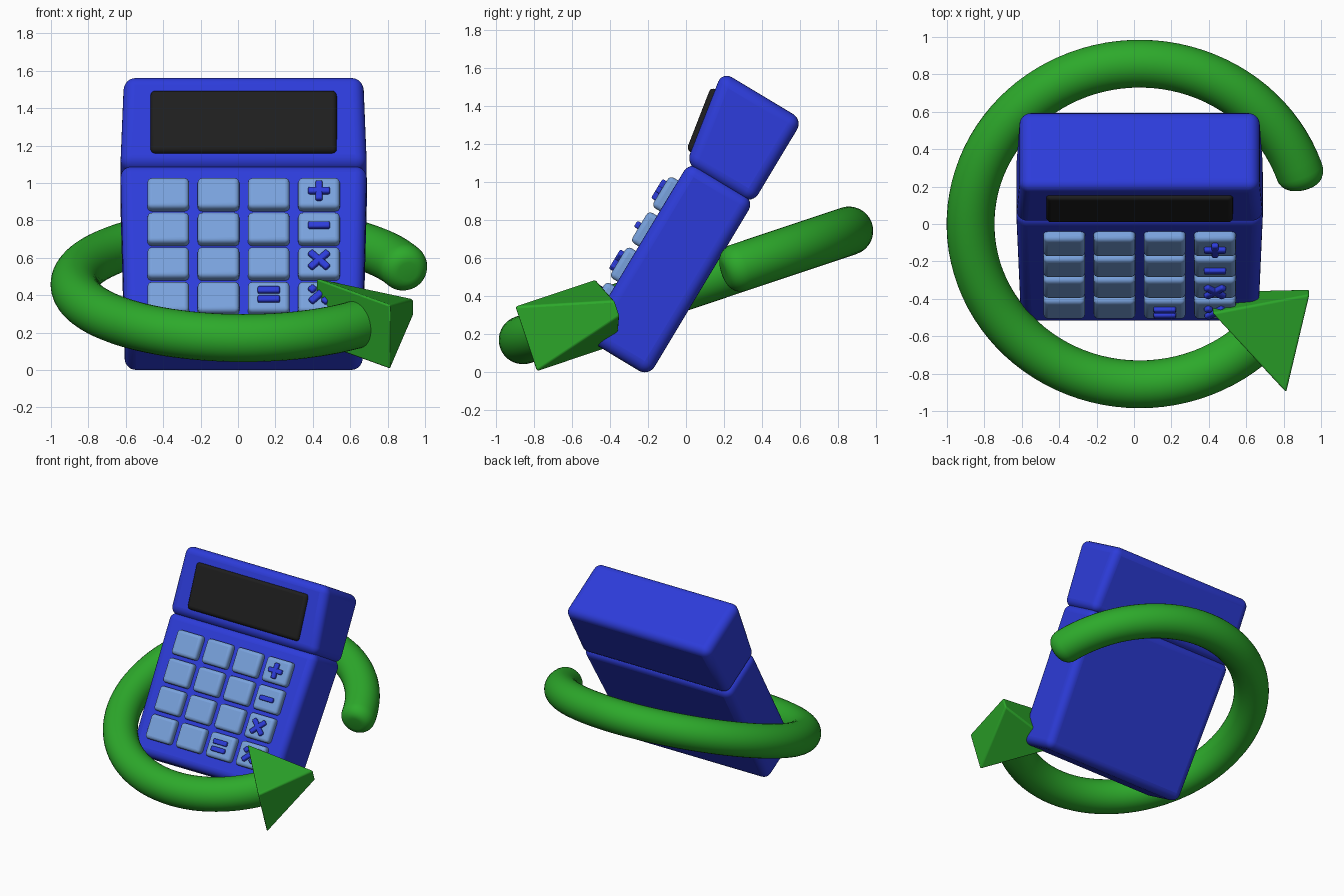
import bpy, bmesh
from math import sin, cos, radians, pi
from mathutils import Matrix, Vector

if "Cube" in bpy.data.objects:
    bpy.data.objects.remove(bpy.data.objects["Cube"])


def material(name, rgb):
    m = bpy.data.materials.new(name)
    m.diffuse_color = (*rgb, 1)
    m.use_nodes = True
    m.node_tree.nodes["Principled BSDF"].inputs["Base Color"].default_value = m.diffuse_color
    return m


BLUE = material("blue", (0.026, 0.045, 0.70))
SKY = material("light_blue", (0.19, 0.36, 0.72))
BLACK = material("black", (0.013, 0.013, 0.013))
GREEN = material("green", (0.026, 0.40, 0.024))

# calculator frame: local x across, y up the case, z out of its face (leaning back 31 degrees)
CASE = Matrix.Translation((0.03, 0, 0)) @ Matrix.Rotation(radians(59), 4, 'X')
# arrow frame: plane of the tilted ring
RING = Matrix.Translation((0.03, 0, 0.4575)) @ Matrix.Rotation(radians(18.5), 4, 'X')


def finish(name, verts, faces, frame, mat, bevel=0, segments=4):
    me = bpy.data.meshes.new(name)
    me.from_pydata(verts, [], faces)
    bm = bmesh.new()
    bm.from_mesh(me)
    bmesh.ops.recalc_face_normals(bm, faces=bm.faces)
    bm.to_mesh(me)
    bm.free()
    me.materials.append(mat)
    ob = bpy.data.objects.new(name, me)
    bpy.context.collection.objects.link(ob)
    ob.matrix_world = frame
    if bevel:
        b = ob.modifiers.new("round", 'BEVEL')
        b.width, b.segments, b.limit_method = bevel, segments, 'NONE'
    bpy.ops.object.select_all(action='DESELECT')
    ob.select_set(True)
    bpy.context.view_layer.objects.active = ob
    bpy.ops.object.shade_smooth_by_angle(angle=radians(40))
    return ob


BOX = [(0, 1, 2, 3), (4, 5, 6, 7), (0, 1, 5, 4), (1, 2, 6, 5), (2, 3, 7, 6), (3, 0, 4, 7)]


def block(name, low, high, mat, bevel, frame=CASE, segments=4):
    """Tapered box; low / high = (y, half width, z back, z front) of its two ends."""
    verts = []
    for y, hw, zb, zf in (low, high):
        verts += [(-hw, y, zb), (hw, y, zb), (hw, y, zf), (-hw, y, zf)]
    return finish(name, verts, BOX, frame, mat, bevel, segments)


# case: lower body, head and screen
block("body", (-0.12, 0.635, 0.157, 0.555), (0.96, 0.66, 0.157, 0.555), BLUE, 0.06, segments=6)
block("head", (0.94, 0.66, 0.157, 0.565), (1.455, 0.64, 0.157, 0.652), BLUE, 0.06, segments=6)
block("screen", (1.005, 0.498, 0.50, 0.601), (1.355, 0.498, 0.56, 0.661), BLACK, 0.025)

# keypad
COLS = [-0.403 + 0.2687 * i for i in range(4)]
ROWS = [0.75 - 0.216 * i for i in range(4)]
for r, y in enumerate(ROWS):
    for c, x in enumerate(COLS):
        block(f"key_{r}_{c}", (-0.094, 0.111, 0.5, 0.606), (0.094, 0.111, 0.5, 0.606),
              SKY, 0.025, CASE @ Matrix.Translation((x, y, 0)))


# raised operator marks made of bars
def bar(name, col, row, length=0.118, dx=0, dy=0, turn=0, thick=0.037):
    frame = (CASE @ Matrix.Translation((COLS[col], ROWS[row], 0))
             @ Matrix.Rotation(radians(turn), 4, 'Z') @ Matrix.Translation((dx, dy, 0)))
    end = (length / 2, 0.58, 0.63)
    block(name, (-thick / 2, *end), (thick / 2, *end), BLUE, 0.009, frame, 2)


bar("plus_across", 3, 0)
bar("plus_upright", 3, 0, turn=90)
bar("minus_bar", 3, 1)
bar("times_rising", 3, 2, 0.14, turn=45)
bar("times_falling", 3, 2, 0.14, turn=-45)
for s in (-1, 1):
    bar(f"equals_bar_{s}", 2, 3, dy=0.028 * s)
    bar(f"divide_dot_{s}", 3, 3, 0.038, dy=0.05 * s, turn=45)
bar("divide_bar", 3, 3, 0.13, turn=45)

# circling arrow shaft: tube swept round the ring with a rounded tail
R, T, SIDES = 0.904, 0.128, 32
START, END = radians(19), radians(314)
path = []
for i in range(7):
    a = pi / 2 * i / 6
    path.append((START - radians(5.5) * cos(a), max(0.002, T * (0.4 + 0.6 * sin(a)) if i else 0.002)))
path[1:1] = [(path[0][0], T * 0.4)]
path += [(START + (END - START) * i / 80, T) for i in range(1, 81)]
verts = []
for ang, rad in path:
    for k in range(SIDES):
        q = 2 * pi * k / SIDES
        d = R + rad * cos(q)
        verts.append((d * cos(ang), d * sin(ang), rad * sin(q)))
faces = [(i * SIDES + k, i * SIDES + (k + 1) % SIDES,
          (i + 1) * SIDES + (k + 1) % SIDES, (i + 1) * SIDES + k)
         for i in range(len(path) - 1) for k in range(SIDES)]
faces += [tuple(range(SIDES)), tuple(range(len(verts) - SIDES, len(verts)))]
finish("arrow_shaft", verts, faces, RING, GREEN)

# arrow head: wedge pointing along the ring, thinner towards its tip
a = radians(311.3)
head = RING @ Matrix.Translation((0.887 * cos(a), 0.887 * sin(a), 0)) @ Matrix.Rotation(a, 4, 'Z')
verts = []
for s in (-1, 1):
    verts += [(-0.30, 0, 0.182 * s), (0.30, 0, 0.182 * s), (0, 0.43, 0.045 * s)]
faces = [(0, 1, 2), (3, 4, 5), (0, 1, 4, 3), (1, 2, 5, 4), (2, 0, 3, 5)]
finish("arrow_head", verts, faces, head, GREEN, 0.012, 3)
